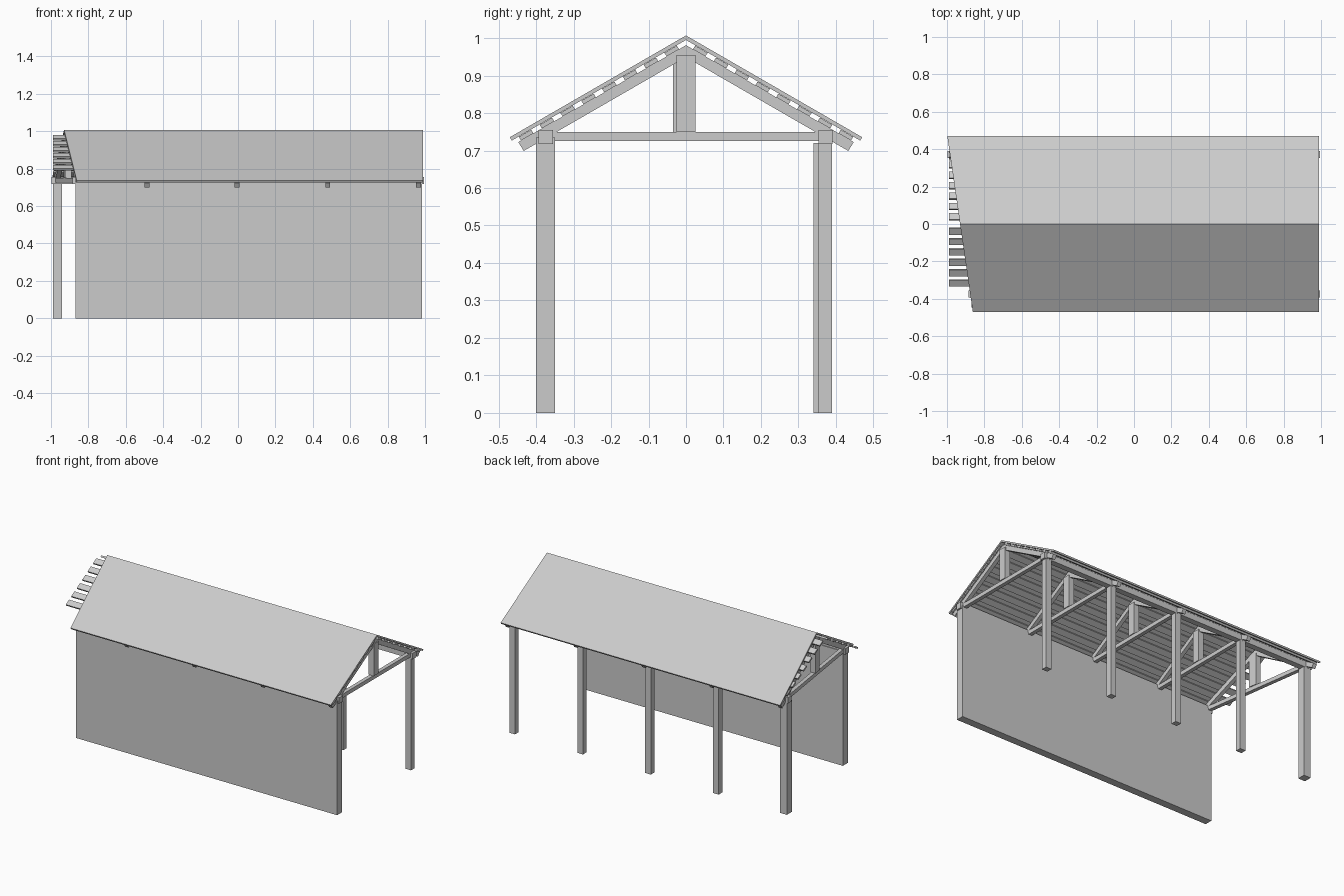
import bpy, bmesh, math

if "Cube" in bpy.data.objects:
    bpy.data.objects.remove(bpy.data.objects["Cube"])

SLOPE = math.tan(math.radians(30))
RIGHT = 0.985


def skew(y, off=0.0):
    """x position of the slanted left gable at depth y."""
    return -0.93 - 0.145 * y + off


def prism(name, profile, x0, x1):
    """Extrude a (y, z) profile along x; each end is a number or a function of y."""
    f0 = x0 if callable(x0) else (lambda y: x0)
    f1 = x1 if callable(x1) else (lambda y: x1)
    bm = bmesh.new()
    a = [bm.verts.new((f0(y), y, z)) for y, z in profile]
    b = [bm.verts.new((f1(y), y, z)) for y, z in profile]
    bm.faces.new(a)
    bm.faces.new(b)
    n = len(profile)
    for i in range(n):
        j = (i + 1) % n
        bm.faces.new((a[i], a[j], b[j], b[i]))
    bmesh.ops.recalc_face_normals(bm, faces=bm.faces)
    me = bpy.data.meshes.new(name)
    bm.to_mesh(me)
    bm.free()
    ob = bpy.data.objects.new(name, me)
    bpy.context.collection.objects.link(ob)
    return ob


def box(name, x0, x1, y0, y1, z0, z1):
    return prism(name, [(y0, z0), (y1, z0), (y1, z1), (y0, z1)], x0, x1)


# front wall and back posts (the left corner post is heavier)
box("front_wall", -0.87, RIGHT, -0.40, -0.35, 0, 0.735)
box("corner_post", -0.99, -0.94, 0.34, 0.39, 0, 0.72)
for x in (-0.485, -0.003, 0.48, 0.963):
    box("back_post", x - 0.02, x + 0.02, 0.353, 0.39, 0, 0.72)

# long eave beams
box("front_beam", -0.885, 0.995, -0.393, -0.355, 0.717, 0.755)
box("back_beam", -0.998, 0.995, 0.353, 0.391, 0.717, 0.755)


def truss(label, at, front_tail=True, shift=-0.01):
    """Tie beam, king post and two rafters; at(y, off) gives x."""
    def lo(w):
        return lambda y: at(y, -w)

    def hi(w):
        return lambda y: at(y, w)
    w = 0.0125
    prism(label + "_tie_beam", [(-0.39, 0.725), (0.39, 0.725), (0.39, 0.75), (-0.39, 0.75)],
          lo(w), hi(w))
    a, b = shift - 0.025, shift + 0.025
    prism(label + "_king_post", [(a, 0.75), (b, 0.75), (b, 0.955), (a, 0.955)], lo(0.018), hi(0.018))
    for s in (-1, 1):
        end = 0.433 if (s > 0 or front_tail) else 0.385
        tip = end + 0.0145
        prism(label + "_rafter",
              [(0, 0.949), (s * end, 0.949 - SLOPE * end),
               (s * tip, 0.981 - SLOPE * tip), (0, 0.981)], lo(w), hi(w))


# four square trusses and a slanted one at the left gable
for i, x in enumerate((-0.487, -0.005, 0.48, 0.965)):
    truss("truss_%d" % i, lambda y, off, x=x: x + off, shift=0.0 if i == 3 else -0.01)
truss("slanted_truss", lambda y, off: skew(y, 0.018 + off), front_tail=False)

# roof battens and roof sheets on both slopes
for s in (-1, 1):
    for k in range(8):
        y = 0.035 + 0.0555 * k
        p = [(y - 0.0165, 0), (y + 0.0165, 0), (y + 0.0225, 1), (y - 0.0105, 1)]
        prof = [(s * v, (0.994 if t else 0.981) - SLOPE * v) for v, t in p]
        left = -0.87 if s < 0 and k > 5 else -0.99
        prism("roof_batten", prof, left, RIGHT)
    e = 0.470
    prism("roof_sheet",
          [(0, 1.007), (s * e, 1.007 - SLOPE * e),
           (s * (e - 0.005), 0.995 - SLOPE * (e - 0.005)), (0, 0.995)],
          skew, RIGHT + 0.004)
